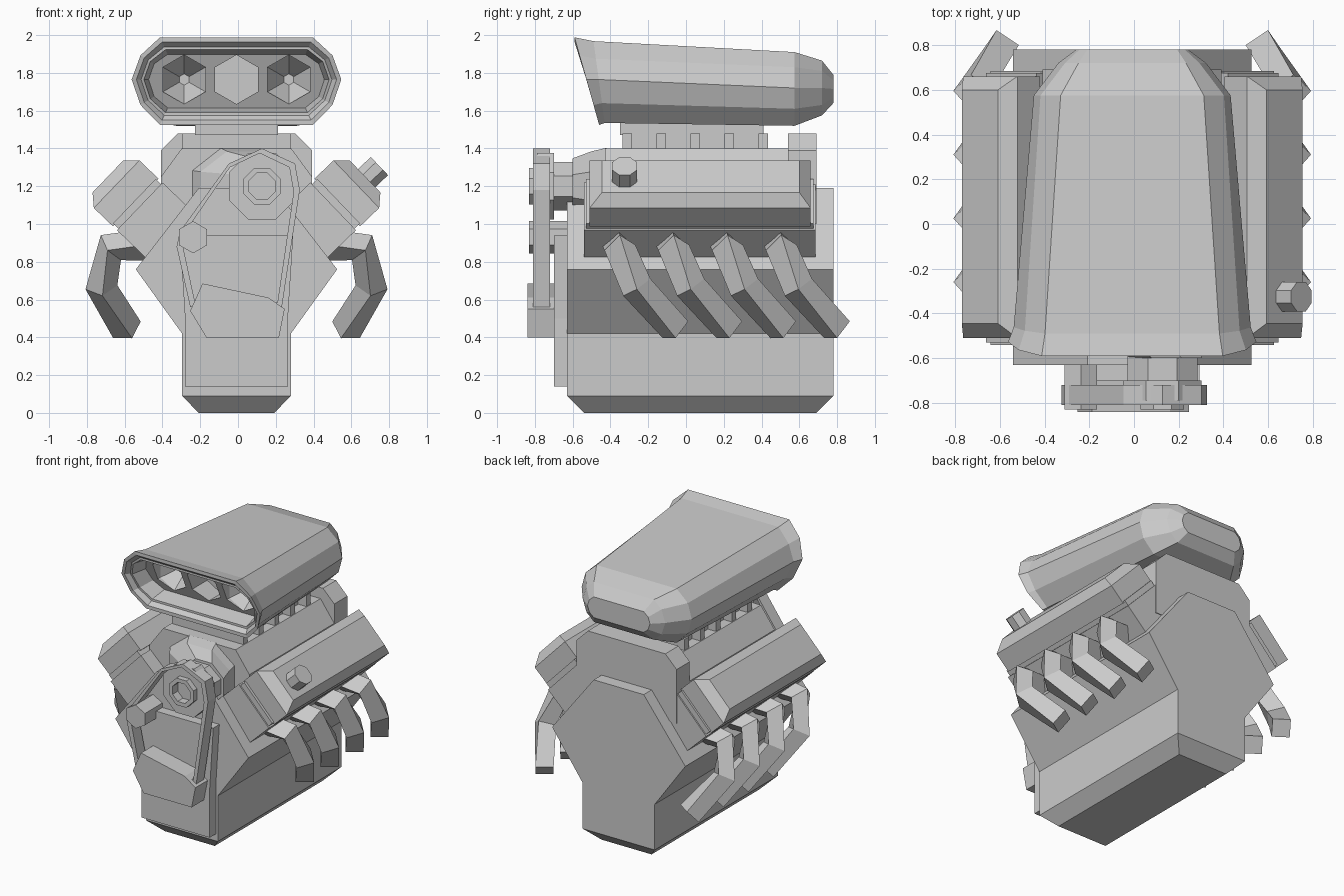
import bpy, bmesh, math
from mathutils import Vector

cube = bpy.data.objects.get("Cube")
if cube:
    bpy.data.objects.remove(cube, do_unlink=True)

CX = -0.008  # centre line of the engine

grey = bpy.data.materials.new("plain grey")
grey.use_nodes = True
grey.diffuse_color = (0.6, 0.6, 0.6, 1)
grey.node_tree.nodes["Principled BSDF"].inputs["Base Color"].default_value = (0.6, 0.6, 0.6, 1)


def loft(name, rings, mirror=False, closed=False):
    """Skin a list of equal rings; cap the ends, or join last to first."""
    bm = bmesh.new()
    rows = [[bm.verts.new(p) for p in ring] for ring in rings]
    n = len(rows[0])
    pairs = list(zip(rows, rows[1:])) + ([(rows[-1], rows[0])] if closed else [])
    for r, s in pairs:
        for i in range(n):
            j = (i + 1) % n
            bm.faces.new((r[i], r[j], s[j], s[i]))
    if not closed:
        bm.faces.new(rows[0])
        bm.faces.new(rows[-1])
    bmesh.ops.recalc_face_normals(bm, faces=bm.faces)
    mesh = bpy.data.meshes.new(name)
    bm.to_mesh(mesh)
    bm.free()
    mesh.materials.append(grey)
    ob = bpy.data.objects.new(name, mesh)
    ob.location.x = CX
    bpy.context.collection.objects.link(ob)
    if mirror:
        ob.modifiers.new("mirror", 'MIRROR')
    return ob


def at(pts, y):
    return [(x, y, z) for x, z in pts]


def prism(name, pts, y0, y1):
    return loft(name, [at(pts, y0), at(pts, y1)])


def sym(half):
    """Complete a right-hand half profile, given bottom to top."""
    return half + [(-x, z) for x, z in reversed(half)]


def box(name, hw, y0, y1, z0, z1):
    return prism(name, sym([(hw, z0), (hw, z1)]), y0, y1)


def ngon(x, z, rx, rz, n, turn=0.5):
    return [(x + rx * math.cos(2 * math.pi * (i + turn) / n),
             z + rz * math.sin(2 * math.pi * (i + turn) / n)) for i in range(n)]


# Block and oil pan
prism("engine_block", sym([(0.288, 0.09), (0.288, 0.42), (0.533, 0.76), (0.2, 1.19)]), -0.63, 0.78)


def rect(hw, y0, y1, z):
    return [(-hw, y0, z), (hw, y0, z), (hw, y1, z), (-hw, y1, z)]


loft("oil_pan", [rect(0.2, -0.54, 0.69, 0), rect(0.288, -0.63, 0.78, 0.09)])
prism("timing_cover", sym([(0.272, 0.14), (0.272, 0.5), (0.3, 0.94)]), -0.7, -0.62)

# Blower
prism("blower_body", sym([(0.4, 0.95), (0.4, 1.25), (0.29, 1.4)]), -0.43, 0.56)
prism("blower_back_plate", sym([(0.4, 1.0), (0.4, 1.39), (0.31, 1.48)]), 0.54, 0.69)
box("blower_top", 0.22, -0.33, 0.43, 1.38, 1.48)
box("scoop_flange", 0.22, -0.35, 0.41, 1.47, 1.54)
for i in range(5):
    y = -0.31 + i * 0.18
    box("blower_rib", 0.285, y - 0.025, y + 0.025, 1.39, 1.48)
loft("blower_snout", [at(ngon(0.02, 1.2, 0.28, 0.22, 8), -0.42),
                      at(ngon(0.05, 1.2, 0.26, 0.2, 8), -0.5),
                      at(ngon(0.155, 1.2, 0.17, 0.16, 8), -0.6)])
prism("snout_neck", ngon(0.135, 1.2, 0.17, 0.14, 8), -0.72, -0.58)

# Drive belt and pulleys
belt = [(-0.245, 0.56), (0.24, 0.56), (0.335, 1.18), (0.31, 1.32), (0.135, 1.4),
        (-0.04, 1.32), (-0.3, 0.96), (-0.317, 0.88)]
inner = [(0.01 + (x - 0.01) * 0.9, 0.98 + (z - 0.98) * 0.94) for x, z in belt]
loft("drive_belt", [at(belt, -0.81), at(belt, -0.72), at(inner, -0.72), at(inner, -0.81)], closed=True)
loft("blower_pulley", [at(ngon(0.135, 1.2, r, r, 8), y) for r, y in
                       ((0.19, -0.7), (0.19, -0.79), (0.105, -0.79), (0.105, -0.83),
                        (0.075, -0.83), (0.075, -0.77))])
prism("idler_pulley", ngon(-0.23, 0.93, 0.085, 0.085, 6), -0.83, -0.62)
prism("crank_guard", [(-0.16, 0.4), (0.225, 0.4), (0.255, 0.55), (0.17, 0.61), (-0.18, 0.685), (-0.245, 0.54)],
      -0.84, -0.7)


# Scoop: one skin from the rear cap, over the rim and into the mouth
def section(a, b, c, zs, ytop, ybot):
    half = list(zip((a, b, c, b, a), zs))
    pts = half + [(-x, z) for x, z in reversed(half)]
    return [(x, ytop + (ybot - ytop) * (zs[0] - z) / (zs[0] - zs[-1]), z) for x, z in pts]


def mouth(d, back):
    zs = (1.988 - d, 1.893 - 0.5 * d, 1.765, 1.63 + 0.5 * d, 1.525 + d)
    return section(0.405 - 0.45 * d, 0.508 - 0.8 * d, 0.555 - d, zs, -0.59 + back, -0.46 + back)


scoop = loft("air_scoop", [
    section(0.2, 0.235, 0.25, (1.79, 1.76, 1.715, 1.67, 1.64), 0.78, 0.78),
    section(0.24, 0.3, 0.33, (1.865, 1.81, 1.72, 1.63, 1.575), 0.72, 0.72),
    section(0.32, 0.41, 0.44, (1.91, 1.83, 1.72, 1.61, 1.52), 0.575, 0.575),
    section(0.39, 0.48, 0.53, (1.968, 1.875, 1.765, 1.64, 1.535), -0.49, -0.43),
    mouth(0, 0), mouth(0.025, 0), mouth(0.05, 0.03), mouth(0.065, 0.03), mouth(0.09, 0.15)])
for x in (-0.277, 0, 0.277):
    tip = 0.13 if x == 0 else 0.03
    cutter = loft("throat_cutter", [at(ngon(x, 1.765, 0.13, 0.13, 6), -0.45),
                                    at(ngon(x, 1.765, 0.13, 0.13, 6), -0.32),
                                    at(ngon(x, 1.765, tip, tip, 6), -0.18)])
    cutter.hide_render = True
    cutter.hide_set(True)
    cut = scoop.modifiers.new("throat", 'BOOLEAN')
    cut.operation = 'DIFFERENCE'
    cut.solver = 'EXACT'
    cut.object = cutter

# Cylinder heads and valve covers, laid out along the sloping bank
U, N = Vector((0.69, 0, -0.72)), Vector((0.72, 0, 0.69))
BANK = Vector((0.413, 0, 1.24))


def bank(u, n, y):
    return BANK + U * u + N * n + Vector((0, y, 0))


def tier(u0, u1, y0, y1, n):
    return [bank(u0, n, y0), bank(u1, n, y0), bank(u1, n, y1), bank(u0, n, y1)]


loft("cylinder_head", [tier(0, 0.35, -0.54, 0.685, n) for n in (-0.32, -0.03)], True)
loft("head_gasket", [tier(0.012, 0.338, -0.53, 0.675, n) for n in (-0.04, 0.01)], True)
loft("valve_cover", [tier(0, 0.35, -0.51, 0.66, 0), tier(0, 0.35, -0.51, 0.66, 0.14),
                     tier(0.06, 0.295, -0.445, 0.6, 0.202)], True)
loft("oil_filler_cap", [[bank(0.19 + u, n, -0.325 + y) for u, y in ngon(0, 0, 0.072, 0.072, 8)]
                        for n in (0.19, 0.295)])

# Exhaust stubs: four-sided pipes swept along a bent path
path = [Vector(p) for p in ((0.47, -0.36, 0.89), (0.665, -0.35, 0.875), (0.715, -0.26, 0.665), (0.58, -0.055, 0.44))]
for k in range(4):
    rings = []
    for i, p in enumerate(path):
        before = (p - path[i - 1]).normalized() if i else Vector((1, 0, 0))
        after = (path[i + 1] - p).normalized() if i < 3 else before
        t = (before + after).normalized()
        side = t.cross(Vector((0, 1, 0))).normalized()
        side = -side if side.dot(Vector((1, 0, 0.5))) < 0 else side
        other = t.cross(side)
        rings.append([p + Vector((0, k * 0.285, 0)) + side * a + other * b
                      for a, b in ngon(0, 0, 0.085, 0.085, 4, 0)])
    loft("exhaust_stub", rings, True)
